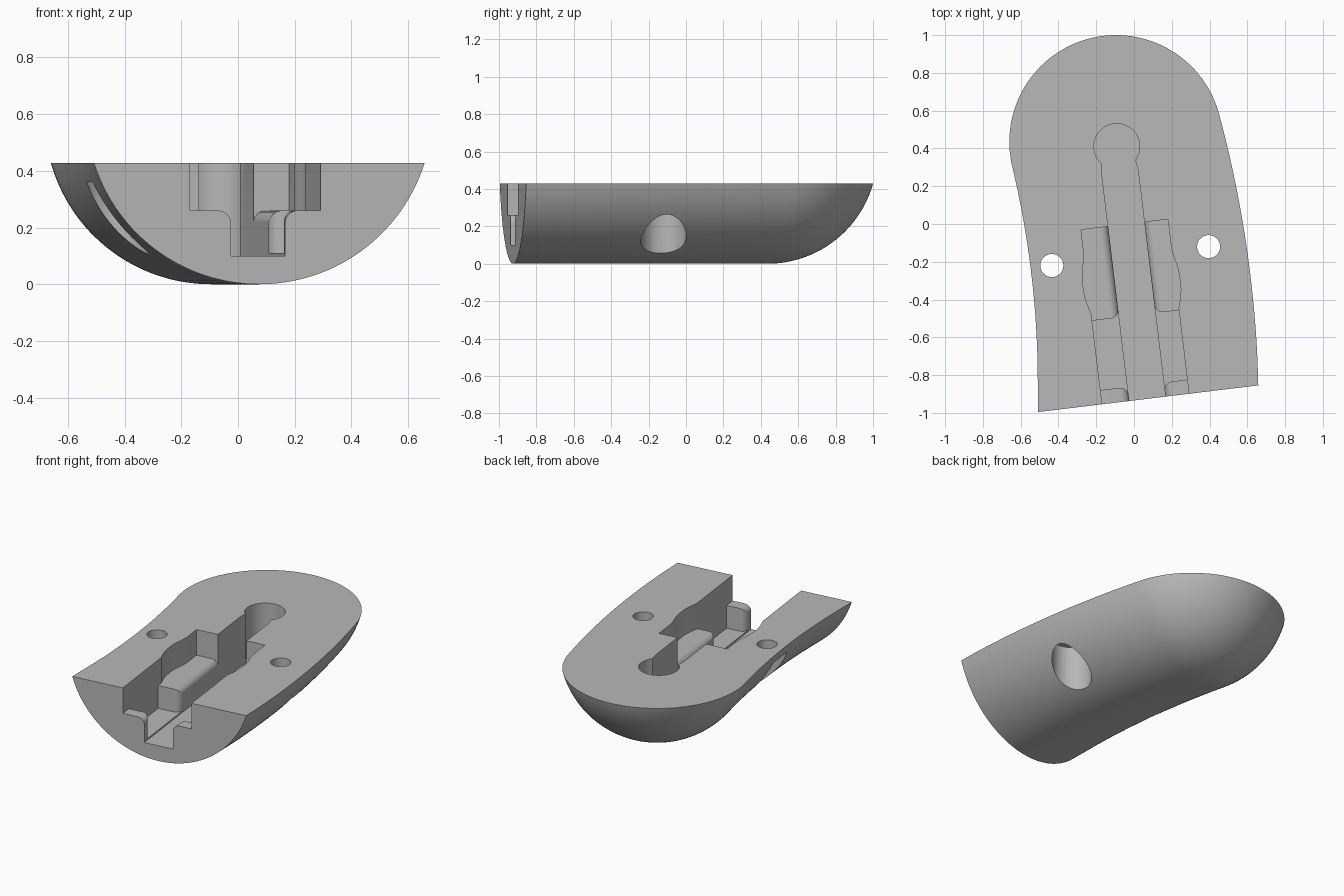
import bpy, bmesh
from math import sin, cos, tan, atan2, sqrt, radians, pi
from mathutils import Matrix

cube = bpy.data.objects.get("Cube")
if cube:
    bpy.data.objects.remove(cube, do_unlink=True)

grey = bpy.data.materials.new("plain grey")
grey.use_nodes = True
grey.diffuse_color = (0.48, 0.48, 0.48, 1)
grey.node_tree.nodes["Principled BSDF"].inputs["Base Color"].default_value = grey.diffuse_color

TOP = 0.428                      # height of the flat face
SKEW = radians(6.9)              # turn of the pocket and front end
POCKET = Matrix.Translation((0.07, -0.92, 0)) @ Matrix.Rotation(SKEW, 4, "Z")


def make(name, bm, matrix=None):
    bmesh.ops.recalc_face_normals(bm, faces=bm.faces)
    if matrix:
        bm.transform(matrix)
    mesh = bpy.data.meshes.new(name)
    bm.to_mesh(mesh)
    bm.free()
    mesh.materials.append(grey)
    obj = bpy.data.objects.new(name, mesh)
    bpy.context.collection.objects.link(obj)
    return obj


def prism(outline, z0, z1):
    bm = bmesh.new()
    low = [bm.verts.new((x, y, z0)) for x, y in outline]
    high = [bm.verts.new((x, y, z1)) for x, y in outline]
    bm.faces.new(low)
    bm.faces.new(high)
    for i in range(len(low)):
        j = (i + 1) % len(low)
        bm.faces.new((low[i], low[j], high[j], high[i]))
    return bm


def circle(x, y, r, start=0, end=2 * pi, n=64):
    return [(x + r * cos(start + (end - start) * i / n),
             y + r * sin(start + (end - start) * i / n)) for i in range(n)]


def cut(target, cutter):
    bpy.context.view_layer.objects.active = target
    mod = target.modifiers.new("cut", "BOOLEAN")
    mod.operation, mod.solver, mod.object = "DIFFERENCE", "EXACT", cutter
    bpy.ops.object.modifier_apply(modifier=mod.name)
    bpy.data.objects.remove(cutter, do_unlink=True)


# Body: circular-segment sections swept on an arc, ending in a round nose
BEND = 2 * atan2(0.17, 1.36)
SWEEP = 1.36 / sin(BEND)
W0, W1 = 0.583, 0.565
SEG, STEPS, NOSE = 64, 24, 32


def radius(w):
    return (w * w + TOP * TOP) / (2 * TOP)


stations = []                    # centre x, centre y, turn, half width, arc radius, arc height
for i in range(STEPS + 1):
    f = i / STEPS
    a = BEND * f if i == 0 else BEND * (0.1 + 0.9 * f)
    w = W0 + (W1 - W0) * f
    stations.append((0.075 - SWEEP * (1 - cos(a)), -0.925 + SWEEP * sin(a),
                     a, w, radius(w), radius(w)))
ex, ey = stations[-1][:2]
R1 = radius(W1)
for i in range(1, NOSE + 1):
    t = pi / 2 * i / NOSE
    d = W1 * sin(t)
    stations.append((ex - d * sin(BEND), ey + d * cos(BEND), BEND,
                     W1 * cos(t), sqrt(R1 * R1 - d * d), R1))

bm = bmesh.new()
rings = []
for k, (cx, cy, a, w, rho, zc) in enumerate(stations):
    half = atan2(w, zc - TOP)
    ring = []
    for j in range(SEG + 1):
        b = half * (2 * j / SEG - 1)
        s = rho * sin(b)
        z = TOP if j in (0, SEG) else zc - rho * cos(b)
        shear = s * tan(SKEW) if k == 0 else 0
        ring.append(bm.verts.new((cx + s * cos(a), cy + s * sin(a) + shear, z)))
    rings.append(ring)
for p, q in zip(rings, rings[1:]):
    for j in range(SEG + 1):
        n = (j + 1) % (SEG + 1)
        bm.faces.new((p[j], p[n], q[n], q[j]))
bm.faces.new(rings[0])
bmesh.ops.remove_doubles(bm, verts=bm.verts, dist=1e-5)
body = make("grooved_half_shell", bm)

# Wide pocket with a shallow bulge on both walls
bulge = [(0.0, 0.45), (0.012, 0.49), (0.024, 0.55), (0.025, 0.62),
         (0.02, 0.67), (0.006, 0.73), (0.0, 0.77)]
right_wall = [(0.222, -0.15)] + [(0.222 + h, v) for h, v in bulge] + [(0.222, 0.925)]
left_wall = [(-0.241, 0.925)] + [(-0.241 - h, v + 0.03) for h, v in reversed(bulge)] + [(-0.241, -0.15)]
pocket = make("pocket_cutter", prism(right_wall + left_wall, 0.11, 0.6), POCKET)

# Ledges left standing in the pocket, rounded toward the groove
for side in (-1, 1):
    for v0, v1, corner in ((-0.3, 0.07, 0.07), (0.44, 1.1, 0.44)):
        inner, outer = 0.096 * side, 0.35 * side
        bm = prism([(inner, v0), (outer, v0), (outer, v1), (inner, v1)], 0.02, 0.26)
        edges = []
        for e in bm.edges:
            p, q = e.verts[0].co, e.verts[1].co
            if abs(p.x - inner) < 1e-4 and abs(q.x - inner) < 1e-4:
                along_top = p.z > 0.25 and q.z > 0.25
                upright = abs(p.y - corner) < 1e-4 and abs(q.y - corner) < 1e-4
                if along_top or upright:
                    edges.append(e)
        bmesh.ops.bevel(bm, geom=edges, offset=0.045, segments=8, profile=0.5, affect="EDGES")
        cut(pocket, make("ledge", bm, POCKET))
cut(body, pocket)

# Keyhole groove running down the middle
HALF = 0.0965
key = [(-HALF, 1.2), (-HALF, -0.2), (HALF, -0.2), (HALF, 1.2)]
key += circle(0, 1.34, 0.121, -0.75, pi + 0.75) + circle(0, 1.34, 0.121, pi + 0.75, pi + 0.8, 1)
cut(body, make("groove_cutter", prism(key, 0.1, 0.7), POCKET))

# Screw holes with wide counterbores from below
for x, y in ((-0.435, -0.22), (0.395, -0.12)):
    cut(body, make("screw_cutter", prism(circle(x, y, 0.061), -0.1, 0.6)))
    cut(body, make("counterbore_cutter", prism(circle(x, y, 0.121), -0.2, 0.36)))

# Smooth the curved faces, keep the cut edges crisp
bpy.ops.object.select_all(action="DESELECT")
body.select_set(True)
bpy.context.view_layer.objects.active = body
bpy.ops.object.shade_smooth_by_angle(angle=radians(30))
